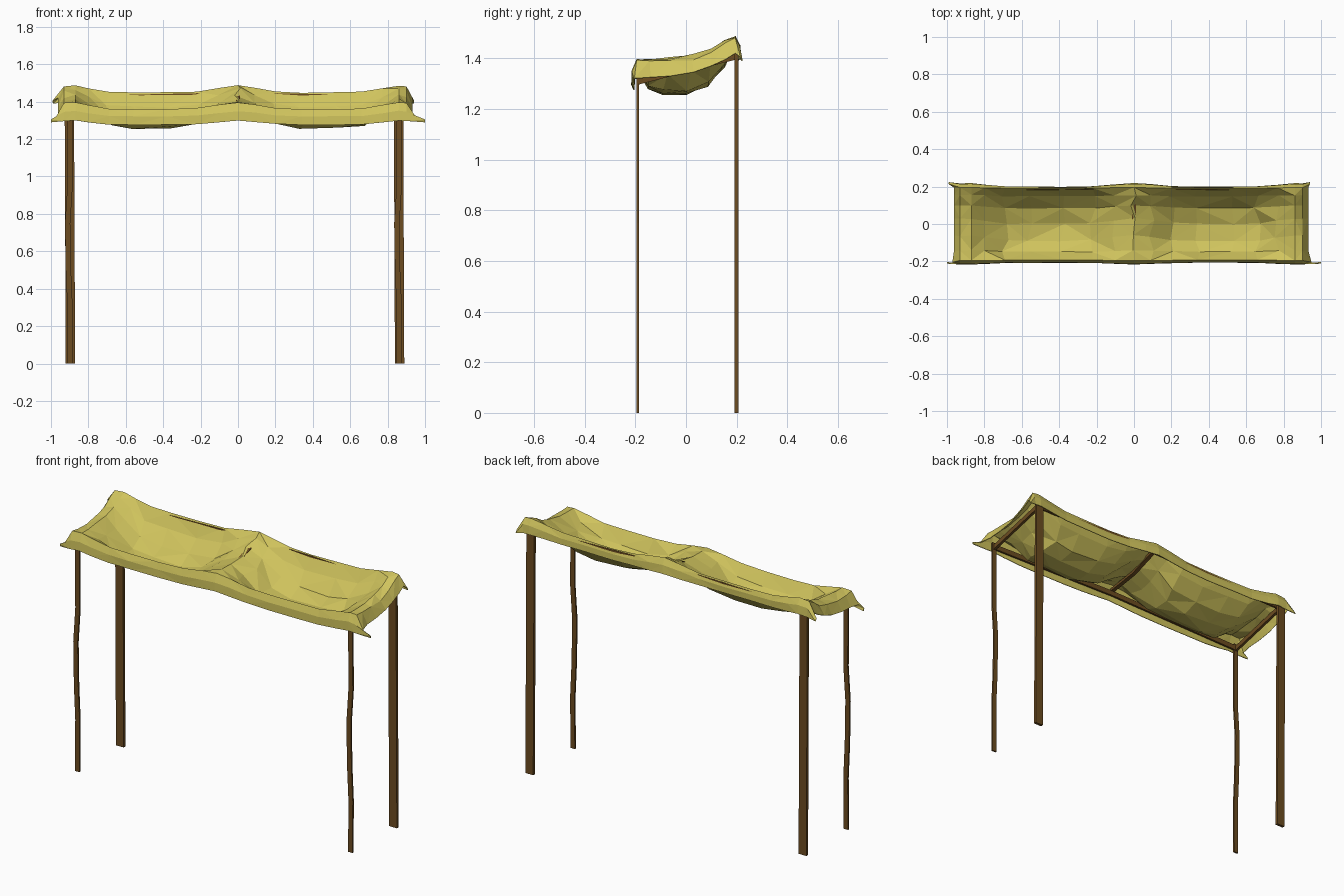
import bpy, bmesh, random
from mathutils import Vector

if "Cube" in bpy.data.objects:
    bpy.data.objects.remove(bpy.data.objects["Cube"])

random.seed(4)


def material(name, rgb):
    m = bpy.data.materials.new(name)
    m.diffuse_color = (*rgb, 1)
    m.use_nodes = True
    m.node_tree.nodes["Principled BSDF"].inputs["Base Color"].default_value = m.diffuse_color
    return m


CLOTH = material("yellow cloth", (0.63, 0.55, 0.11))
WOOD = material("brown wood", (0.15, 0.072, 0.015))


def finish(name, bm, mat):
    bmesh.ops.recalc_face_normals(bm, faces=bm.faces)
    me = bpy.data.meshes.new(name)
    bm.to_mesh(me)
    bm.free()
    me.materials.append(mat)
    ob = bpy.data.objects.new(name, me)
    bpy.context.collection.objects.link(ob)
    return ob


def bar(name, points, side_a, side_b):
    """Four-sided bar through points; side_a and side_b are half-width vectors."""
    bm = bmesh.new()
    a, b = Vector(side_a), Vector(side_b)
    rings = [[bm.verts.new(Vector(p) + s * a + t * b)
              for s, t in ((-1, -1), (1, -1), (1, 1), (-1, 1))] for p in points]
    for r, q in zip(rings, rings[1:]):
        for i in range(4):
            j = (i + 1) % 4
            bm.faces.new((r[i], r[j], q[j], q[i]))
    bm.faces.new(rings[0])
    bm.faces.new(rings[-1])
    return finish(name, bm, WOOD)


# Posts: crooked thin ones in front, straight wide ones behind
bends = [(0, 0), (0.3, 0.002), (0.5, -0.007), (0.75, -0.011), (0.95, 0.002), (1.34, 0)]
for side, x in (("left", -0.9), ("right", 0.86)):
    bar(side + "_front_post", [(x + dx, -0.19, z) for z, dx in bends],
        (0.014, 0, 0), (0, 0.005, 0))
    bar(side + "_back_post", [(x + 0.004, 0.2, 0), (x - 0.002, 0.2, 1.44)],
        (0.025, 0, 0), (0, 0.008, 0))
    bar(side + "_end_beam", [(x, -0.19, 1.31), (x, 0.2, 1.41)],
        (0.008, 0, 0), (0, 0, 0.014))

# Long beams and middle cross bar
bar("front_beam", [(-0.91, -0.188, 1.315), (0, -0.19, 1.335), (0.87, -0.188, 1.315)],
    (0, 0.006, 0), (0, 0, 0.015))
bar("back_beam", [(-0.91, 0.188, 1.415), (0, 0.19, 1.435), (0.87, 0.188, 1.415)],
    (0, 0.006, 0), (0, 0, 0.015))
bar("middle_beam", [(0, -0.19, 1.355), (0, 0, 1.385), (0, 0.19, 1.455)],
    (0.012, 0, 0), (0, 0, 0.008))

# Cloth cross-sections (y, z) from front hem to back hem: over a beam, in a sagging bay, at an end hem
ridge = [(-.215, 1.30), (-.212, 1.35), (-.195, 1.395), (-.14, 1.395), (-.06, 1.40),
         (.03, 1.41), (.10, 1.435), (.155, 1.465), (.195, 1.485), (.213, 1.45), (.217, 1.40)]
bay = [(-.205, 1.275), (-.205, 1.32), (-.192, 1.357), (-.15, 1.285), (-.09, 1.262),
       (.00, 1.262), (.085, 1.295), (.15, 1.37), (.19, 1.447), (.197, 1.42), (.197, 1.385)]
hem = [(-.205, 1.29), (-.21, 1.305), (-.205, 1.32), (-.14, 1.325), (-.06, 1.33),
       (.03, 1.345), (.10, 1.37), (.155, 1.395), (.195, 1.42), (.213, 1.405), (.222, 1.39)]

# Columns along the length: x, weight of the beam section
columns = [(-.93, .9), (-.87, 1), (-.80, .62), (-.69, .12), (-.56, 0), (-.38, .0),
           (-.22, .16), (-.10, .65), (0, 1), (.09, .7), (.20, .2), (.34, 0),
           (.52, 0), (.66, .1), (.77, .58), (.86, 1), (.90, .9)]

bm = bmesh.new()
grid = []


def end_column(x, front_flare, back_flare):
    col = []
    last = len(hem) - 1
    for i, (y, z) in enumerate(hem):
        dx = front_flare if i < 2 else back_flare if i > last - 2 else front_flare * .25 * (i == 2)
        col.append(bm.verts.new((x + dx, y, z)))
    return col


grid.append(end_column(-.96, -.04, -.03))
for x, w in columns:
    col = []
    for i, (r, b) in enumerate(zip(ridge, bay)):
        inner = 3 <= i <= 7
        k = .006 if inner else .002
        y = b[0] + (r[0] - b[0]) * w + random.uniform(-k, k) * .5
        z = b[1] + (r[1] - b[1]) * w + random.uniform(-k, k)
        col.append(bm.verts.new((x + random.uniform(-3, 3) * k * inner * (abs(x) < .8), y, z)))
    grid.append(col)
grid.append(end_column(.93, .07, .01))

# Skin the columns with triangles whose diagonals vary like folds
for ci, (c, d) in enumerate(zip(grid, grid[1:])):
    for i in range(len(c) - 1):
        p, q, r, s = c[i], d[i], d[i + 1], c[i + 1]
        if (ci + i // 2) % 2:
            bm.faces.new((p, q, r))
            bm.faces.new((p, r, s))
        else:
            bm.faces.new((p, q, s))
            bm.faces.new((q, r, s))
canopy = finish("cloth_canopy", bm, CLOTH)
thick = canopy.modifiers.new("thickness", "SOLIDIFY")
thick.thickness = 0.004
thick.offset = 0

# Centre and scale the whole to a length of exactly 2
xs = [v.co.x for v in canopy.data.vertices]
shift = (min(xs) + max(xs)) / 2
for ob in bpy.data.objects:
    for v in ob.data.vertices:
        v.co.x -= shift
